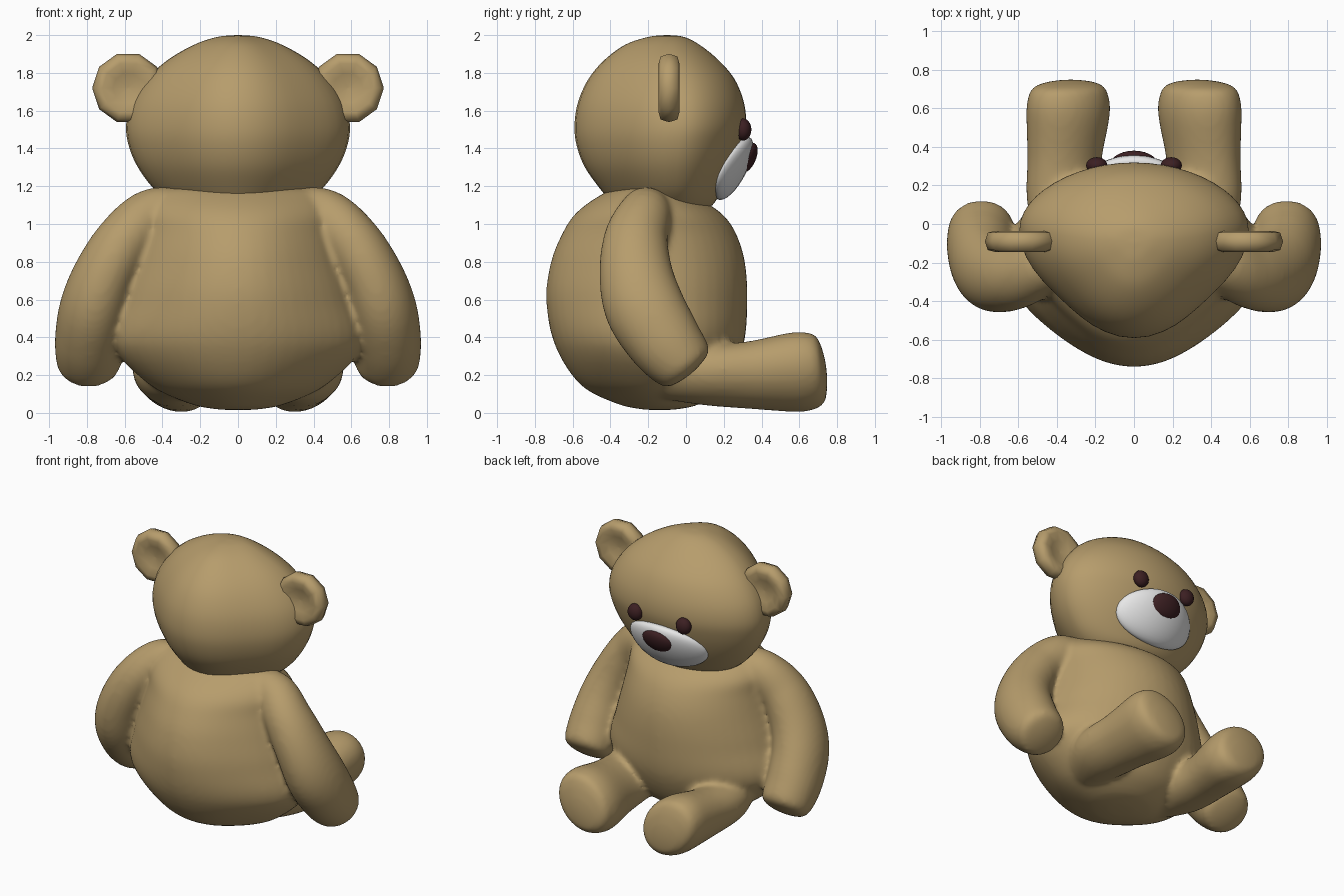
import bpy, bmesh, math
from mathutils import Vector, Matrix

if "Cube" in bpy.data.objects:
    bpy.data.objects.remove(bpy.data.objects["Cube"])


def material(name, rgb):
    m = bpy.data.materials.new(name)
    m.diffuse_color = (*rgb, 1)
    m.use_nodes = True
    m.node_tree.nodes["Principled BSDF"].inputs["Base Color"].default_value = m.diffuse_color
    return m


TAN = material("tan_fur", (0.47, 0.335, 0.15))
WHITE = material("white_muzzle", (0.8, 0.8, 0.8))
DARK = material("dark_brown", (0.045, 0.014, 0.016))


def finish(name, bm, mat):
    bmesh.ops.recalc_face_normals(bm, faces=bm.faces)
    for f in bm.faces:
        f.smooth = True
    me = bpy.data.meshes.new(name)
    bm.to_mesh(me)
    bm.free()
    me.materials.append(mat)
    ob = bpy.data.objects.new(name, me)
    bpy.context.collection.objects.link(ob)
    return ob


def spline(rows, steps=5):
    """Catmull-Rom through rows of numbers."""
    out = []
    for i in range(len(rows) - 1):
        a, b, c, d = (rows[max(0, min(len(rows) - 1, j))] for j in range(i - 1, i + 3))
        for s in range(steps):
            t = s / steps
            out.append([0.5 * (2 * q + (r - p) * t + (2 * p - 5 * q + 4 * r - w) * t * t
                               + (3 * q - p - 3 * r + w) * t ** 3)
                        for p, q, r, w in zip(a, b, c, d)])
    return out + [list(rows[-1])]


def skin(name, rings, mat):
    bm = bmesh.new()
    loops = [[bm.verts.new(p) for p in ring] for ring in rings]
    n = len(loops[0])
    for a, b in zip(loops, loops[1:]):
        for i in range(n):
            j = (i + 1) % n
            bm.faces.new((a[i], a[j], b[j], b[i]))
    bm.faces.new(loops[0])
    bm.faces.new(loops[-1])
    return finish(name, bm, mat)


def upright_loft(name, rows, pinch, centre, n=48):
    """Rows of z, half width, back y, front y; pinch flattens the back corners."""
    rings = []
    for z, hx, yb, yf in spline(rows):
        yc = yb + centre * (yf - yb)
        ring = []
        for i in range(n):
            a = math.tau * i / n
            c, s = math.cos(a), math.sin(a)
            r = 1 - (pinch if s < 0 else .015) * math.sin(2 * a) ** 2
            ring.append((hx * r * c, yc + r * s * (yf - yc if s > 0 else yc - yb), z))
        rings.append(ring)
    return skin(name, rings, TAN)


def limb(name, rows, side, shear=0.0, bulge=0.02, n=28):
    """Rows of x, y, z, sideways radius, other radius; ends in a shallow dome."""
    rows = spline(rows)
    rings = []

    def ring(c, t, ra, rb):
        u = (Vector((1, 0, 0)) - t * t.x).normalized()
        v = u.cross(t)
        pts = []
        for i in range(n):
            a = math.tau * i / n
            d = u * ra * math.cos(a) + v * rb * math.sin(a)
            pts.append((side * (c.x + d.x + shear * d.z), c.y + d.y, c.z + d.z))
        rings.append(pts)

    for k, (x, y, z, ra, rb) in enumerate(rows):
        t = Vector(rows[min(k + 1, len(rows) - 1)][:3]) - Vector(rows[max(k - 1, 0)][:3])
        t.normalize()
        ring(Vector((x, y, z)), t, ra, rb)
    for f in (.85, .65, .4, .1):
        ring(Vector((x, y, z)) + t * bulge * (1 - f * f), t, ra * f, rb * f)
    return skin(name, rings, TAN)


def blob(name, loc, radii, mat, tilt=0.0, bend=0.0):
    """Ellipsoid tilted about x, with its sides bent back around the face."""
    bm = bmesh.new()
    bmesh.ops.create_uvsphere(bm, u_segments=32, v_segments=16, radius=1)
    bm.transform(Matrix.Translation(loc) @ Matrix.Rotation(tilt, 4, 'X')
                 @ Matrix.Diagonal((*radii, 1)))
    for v in bm.verts:
        v.co.y -= bend * (v.co.x - loc[0]) ** 2
    return finish(name, bm, mat)


# Torso and head
torso = upright_loft("body_with_limbs", [
    (.015, .01, -.15, -.13), (.02, .12, -.24, -.04), (.05, .26, -.37, .08), (.15, .47, -.56, .21),
    (.36, .66, -.695, .305), (.6, .61, -.74, .325), (.8, .55, -.715, .312), (.95, .515, -.655, .265),
    (1.05, .51, -.59, .195), (1.13, .46, -.49, .08), (1.19, .36, -.37, -.02), (1.21, .01, -.2, -.18)],
    .065, .5)
upright_loft("head", [
    (1.03, .01, -.13, -.11), (1.035, .12, -.22, -.02), (1.06, .25, -.32, .07), (1.10, .34, -.38, .14),
    (1.18, .44, -.45, .19), (1.30, .53, -.535, .25), (1.42, .58, -.58, .295), (1.53, .592, -.59, .318),
    (1.65, .56, -.57, .305), (1.77, .48, -.515, .255), (1.87, .37, -.43, .17), (1.95, .23, -.32, .07),
    (1.99, .11, -.2, -.01), (2.0, .01, -.11, -.09)], .095, .62)

# Arms, legs, ears and eyes on both sides
ARM = [(.25, -.2, 1.1, .08, .10), (.44, -.215, 1.055, .14, .14), (.59, -.265, .92, .155, .17),
       (.70, -.265, .74, .167, .195), (.765, -.22, .56, .178, .212), (.79, -.12, .39, .18, .2),
       (.79, -.03, .275, .172, .175), (.79, 0, .235, .155, .155), (.79, .012, .22, .13, .13)]
LEG = [(.34, -.1, .21, .13, .14), (.365, .1, .2, .185, .16), (.36, .34, .2, .19, .18),
       (.342, .57, .215, .213, .212), (.34, .66, .22, .205, .205), (.34, .705, .223, .185, .185),
       (.34, .725, .225, .15, .15)]
EAR = [(-.025, .005), (-.035, .08), (-.055, .135), (-.045, .175), (0, .19),
       (.045, .175), (.055, .135), (.035, .08), (.025, .005)]
limbs = []
for label, side in (("left", -1), ("right", 1)):
    limbs.append(limb(label + "_arm", ARM, side))
    limbs.append(limb(label + "_leg", LEG, side, shear=.2))
    # Ear: dished disc with a raised rim
    skin(label + "_ear", [[(side * (.582 + r * math.cos(math.tau * i / 10)), -.09 + y,
                            1.72 + r * math.sin(math.tau * i / 10)) for i in range(10)]
                          for y, r in EAR], TAN)
    blob(label + "_eye", (side * .193, .303, 1.5), (.055, .043, .058), DARK)

# Merge the limbs into the torso with soft joints
bpy.ops.object.select_all(action='DESELECT')
for ob in limbs + [torso]:
    ob.select_set(True)
bpy.context.view_layer.objects.active = torso
bpy.ops.object.join()
remesh = torso.modifiers.new("merge", 'REMESH')
remesh.mode = 'VOXEL'
remesh.voxel_size = .018
remesh.use_smooth_shade = True
soften = torso.modifiers.new("soften", 'SMOOTH')
soften.factor = .5
soften.iterations = 10

# Muzzle and nose lie along the sloping lower face
blob("muzzle", (0, .252, 1.295), (.305, .07, .185), WHITE, -.47, .7)
blob("nose", (0, .328, 1.35), (.12, .042, .085), DARK, -.42, .7)
